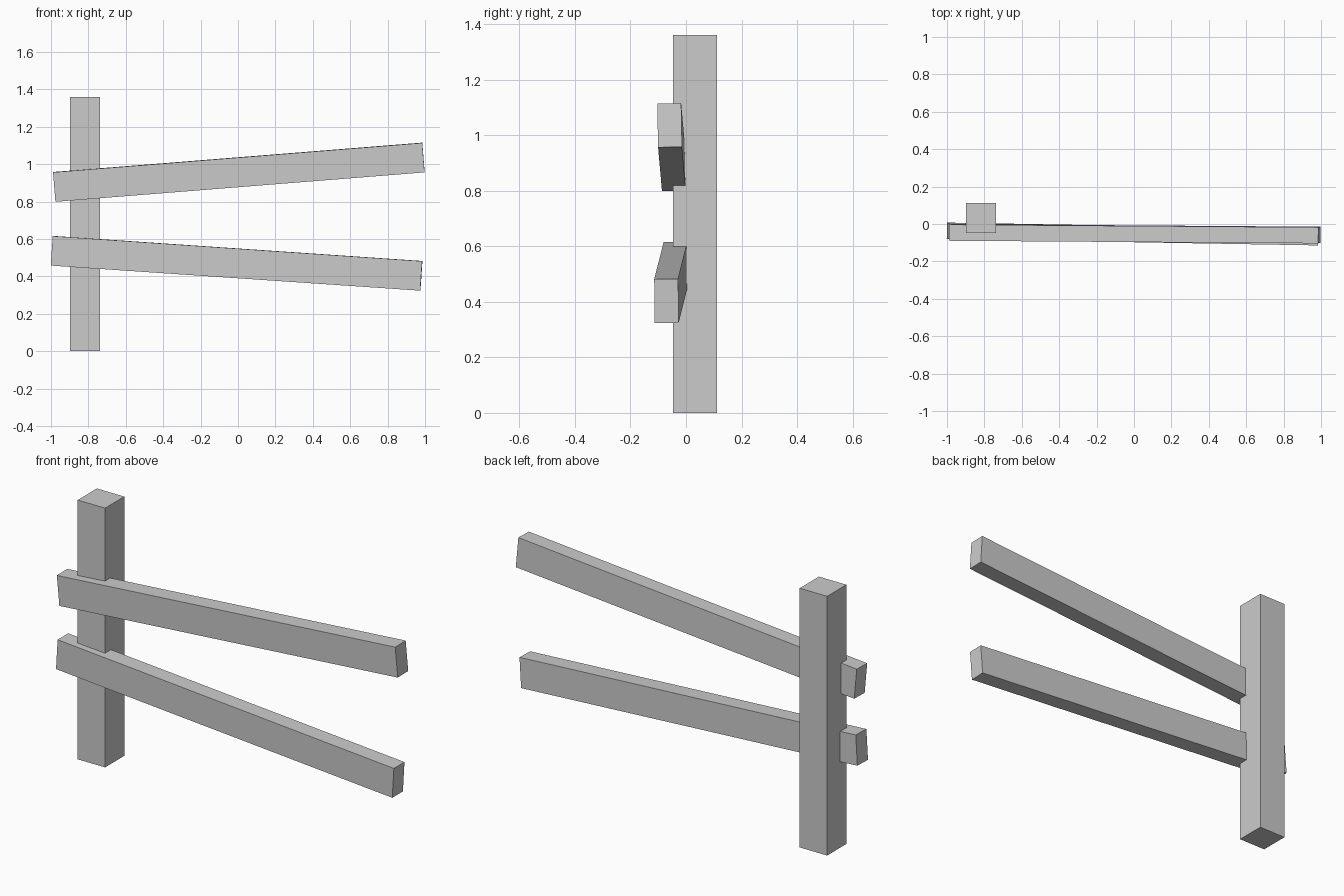
import bpy
from mathutils import Matrix, Vector

if "Cube" in bpy.data.objects:
    bpy.data.objects.remove(bpy.data.objects["Cube"])


def beam(name, centre, size, along=(1, 0, 0), up=(0, 0, 1)):
    """Box whose local x follows 'along' and whose local z leans toward 'up'."""
    x = Vector(along).normalized()
    y = Vector(up).cross(x).normalized()
    z = x.cross(y)
    bpy.ops.mesh.primitive_cube_add(size=1)
    obj = bpy.context.object
    obj.name = name
    rotation = Matrix((x, y, z)).transposed().to_4x4()
    obj.data.transform(Matrix.Diagonal((*size, 1)))
    obj.matrix_world = Matrix.Translation(centre) @ rotation
    return obj


# Upright square post
beam("post", (-0.818, 0.0325, 0.68), (0.159, 0.159, 1.36))

# Two crooked rails set into the front of the post
rail_size = (1.98, 0.086, 0.158)
beam("upper_rail", (0.0045, -0.052, 0.957), rail_size,
     along=(1.973, -0.014, 0.157), up=(-0.0125, 0.0, 0.157) and (-0.0125, -0.003, 0.157))
beam("lower_rail", (-0.0075, -0.0535, 0.47), rail_size,
     along=(1.975, -0.034, -0.134), up=(0.011, -0.002, 0.159))
